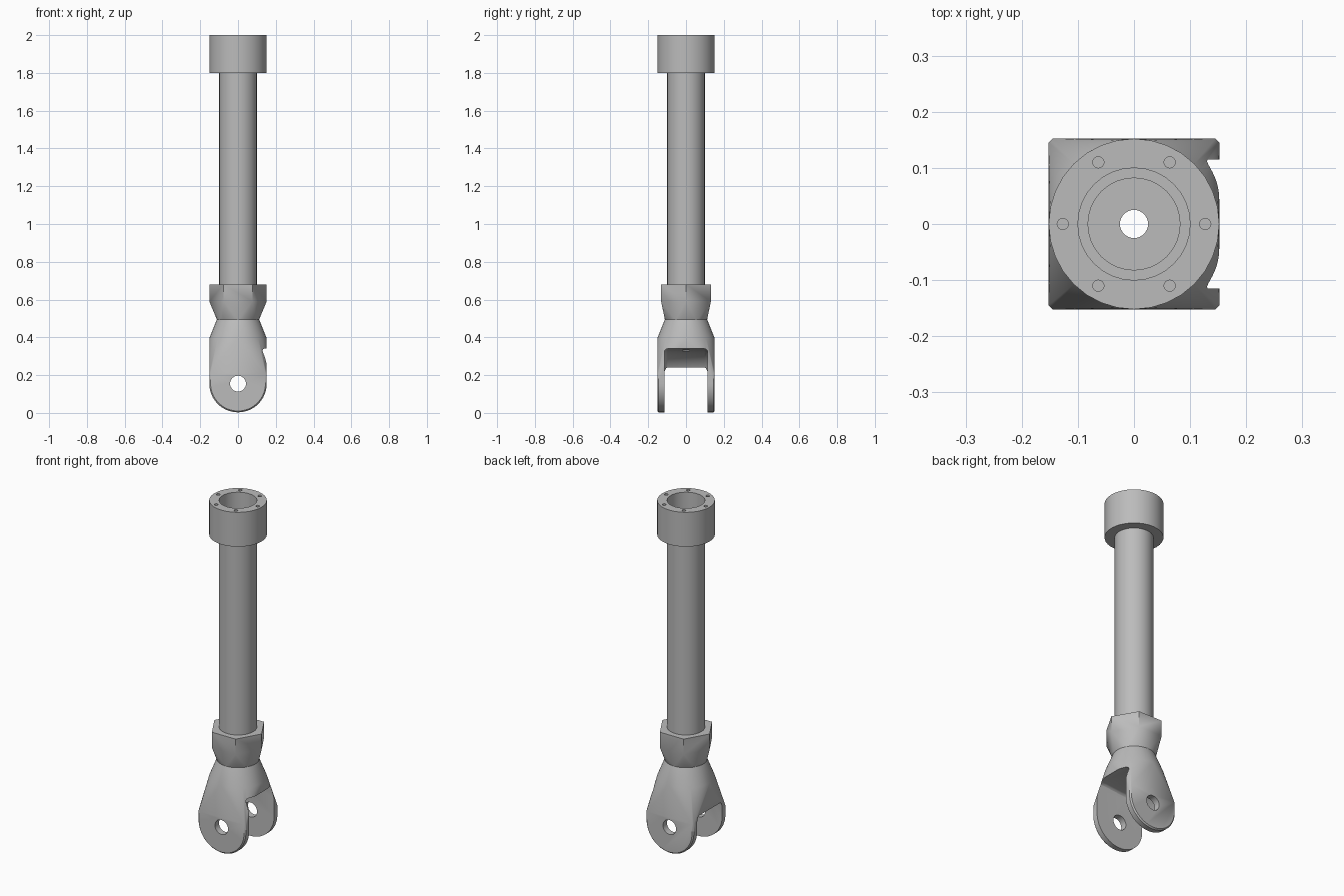
import bpy
import bmesh
from math import sin, cos, pi, radians
from mathutils import Matrix

cube = bpy.data.objects.get("Cube")
if cube:
    bpy.data.objects.remove(cube, do_unlink=True)

# Single metal colour
metal = bpy.data.materials.new("grey metal")
metal.use_nodes = True
grey = (0.5, 0.5, 0.5, 1)
metal.diffuse_color = grey
metal.node_tree.nodes["Principled BSDF"].inputs["Base Color"].default_value = grey

R = 0.152        # outer radius of head, nut and fork
TUBE_R = 0.1
PIN_Z = 0.155    # height of the fork pin axis


def finish(bm, name):
    bmesh.ops.recalc_face_normals(bm, faces=bm.faces)
    mesh = bpy.data.meshes.new(name)
    bm.to_mesh(mesh)
    bm.free()
    mesh.materials.append(metal)
    obj = bpy.data.objects.new(name, mesh)
    bpy.context.collection.objects.link(obj)
    return obj


def ring(radius, z, count=64):
    """Points of a level circle."""
    return [(radius * cos(2 * pi * i / count), radius * sin(2 * pi * i / count), z)
            for i in range(count)]


def hull(name, points):
    bm = bmesh.new()
    for p in points:
        bm.verts.new(p)
    res = bmesh.ops.convex_hull(bm, input=bm.verts)
    inner = [g for g in res["geom_interior"] if isinstance(g, bmesh.types.BMVert)]
    bmesh.ops.delete(bm, geom=inner, context="VERTS")
    bmesh.ops.dissolve_limit(bm, angle_limit=radians(0.5), verts=bm.verts, edges=bm.edges)
    return finish(bm, name)


def lathe(name, profile, count=32):
    """Revolve a closed (radius, z) profile about z."""
    bm = bmesh.new()
    rings = [[bm.verts.new(p) for p in ring(r, z, count)] for r, z in profile]
    for a, b in zip(rings, rings[1:] + rings[:1]):
        for i in range(count):
            j = (i + 1) % count
            bm.faces.new((a[i], a[j], b[j], b[i]))
    return finish(bm, name)


def cylinder(name, radius, low, high, x=0, y=0, count=32):
    pts = ring(radius, low, count) + ring(radius, high, count)
    return hull(name, [(px + x, py + y, z) for px, py, z in pts])


def boolean(obj, cutter, operation="DIFFERENCE"):
    mod = obj.modifiers.new("cut", "BOOLEAN")
    mod.operation = operation
    mod.solver = "EXACT"
    mod.object = cutter
    deps = bpy.context.evaluated_depsgraph_get()
    mesh = bpy.data.meshes.new_from_object(obj.evaluated_get(deps))
    obj.modifiers.clear()
    obj.data = mesh
    bpy.data.objects.remove(cutter, do_unlink=True)


# Flanged head with six screw holes
head = lathe("head_collar", [(TUBE_R, 1.8), (R, 1.8), (R, 2.0), (TUBE_R, 2.0)])
for k in range(6):
    a = k * pi / 3
    boolean(head, cylinder("screw_hole", 0.01, 1.95, 2.05,
                           0.127 * cos(a), 0.127 * sin(a), 16))

# Long hollow tube
tube = lathe("tube", [(0.082, 0.62), (TUBE_R, 0.62), (TUBE_R, 1.82), (0.082, 1.82)])

# Hexagonal nut tapering into a round waist
nut = hull("hex_neck", ring(R, 0.68, 6) + ring(R, 0.59, 6) + ring(0.112, 0.495))
boolean(nut, cylinder("socket", TUBE_R, 0.62, 0.75))
boolean(nut, cylinder("bore", 0.025, 0.4, 0.75))

# Fork body: round shoulder blending into a wide, round-ended block
block = ring(R, 0.395)
for y, r in ((R - 0.007, R), (R, R - 0.007)):
    for side in (-1, 1):
        block += [(px, side * y, PIN_Z + pz) for px, pz, _ in ring(r, 0)]
        block += [(s * r, side * y, 0.21) for s in (-1, 1)]
fork = hull("fork", block)
boolean(fork, hull("shoulder", ring(0.112, 0.495) + ring(R, 0.395) + ring(R - 0.02, 0.37)),
        "UNION")

# Slot with an arched roof, open towards +x
arch = [(-0.175 * cos(i * pi / 24), PIN_Z + 0.175 * sin(i * pi / 24)) for i in range(13)]
outline = [(-0.175, -0.1)] + arch + [(0.1, 0.34), (0.3, 0.34), (0.3, -0.1)]
bm = bmesh.new()
face = bm.faces.new([bm.verts.new((x, -0.115, z)) for x, z in outline])
out = bmesh.ops.extrude_face_region(bm, geom=[face])
moved = [g for g in out["geom"] if isinstance(g, bmesh.types.BMVert)]
bmesh.ops.translate(bm, verts=moved, vec=(0, 0.23, 0))
roof = [e for e in bm.edges
        if all(v.co.z > 0.18 for v in e.verts)
        and abs(e.verts[0].co.y - e.verts[1].co.y) < 0.001]
bmesh.ops.bevel(bm, geom=roof, offset=0.018, segments=3, profile=0.5, affect="EDGES")
boolean(fork, finish(bm, "slot"))

# Pin hole through both cheeks, and the central bore
pin = cylinder("pin_hole", 0.042, -0.3, 0.3)
pin.data.transform(Matrix.Translation((0, 0, PIN_Z)) @ Matrix.Rotation(pi / 2, 4, "X"))
boolean(fork, pin)
boolean(fork, cylinder("bore", 0.025, 0.2, 0.6))

# Smooth curved faces, keep edges sharp
bpy.ops.object.select_all(action="DESELECT")
for obj in (head, tube, nut, fork):
    obj.select_set(True)
bpy.context.view_layer.objects.active = fork
bpy.ops.object.shade_smooth_by_angle(angle=radians(30))
